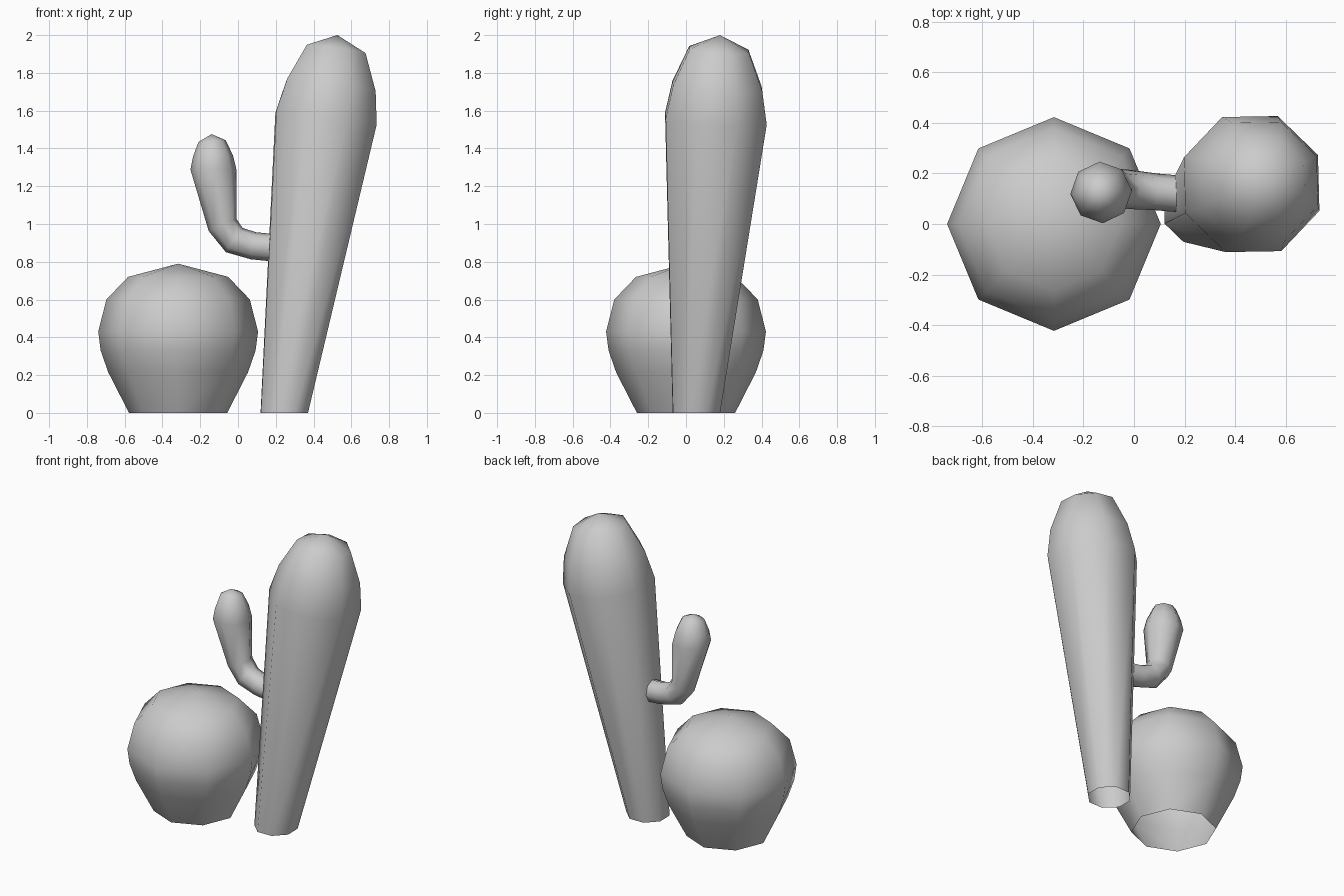
import bpy, bmesh
from math import sin, cos, tau, radians
from mathutils import Vector

if "Cube" in bpy.data.objects:
    bpy.data.objects.remove(bpy.data.objects["Cube"])

SIDES = 8


def loft(name, rings, tip, phase=0, tangents=None):
    """Skin octagonal rings (x, y, z, radius) set square to their path and close at a tip."""
    tangents = tangents or {}
    pts = [Vector(r[:3]) for r in rings] + [Vector(tip)]
    bm = bmesh.new()
    loops = []
    for i, r in enumerate(rings):
        if i in tangents:
            t = Vector(tangents[i]).normalized()
        else:
            after = (pts[i + 1] - pts[i]).normalized()
            before = (pts[i] - pts[i - 1]).normalized() if i else after
            t = (before + after).normalized()
        u = Vector((0, 1, 0)).cross(t).normalized()
        v = t.cross(u)
        angles = [tau * k / SIDES + radians(phase) for k in range(SIDES)]
        loops.append([bm.verts.new(pts[i] + r[3] * (u * cos(a) + v * sin(a)))
                      for a in angles])
    for a, b in zip(loops, loops[1:]):
        for k in range(SIDES):
            n = (k + 1) % SIDES
            bm.faces.new((a[k], a[n], b[n], b[k]))
    top = bm.verts.new(tip)
    for k in range(SIDES):
        bm.faces.new((loops[-1][k], loops[-1][(k + 1) % SIDES], top))
    for f in bm.faces:
        f.smooth = True
    mesh = bpy.data.meshes.new(name)
    bm.to_mesh(mesh)
    bm.free()
    obj = bpy.data.objects.new(name, mesh)
    bpy.context.collection.objects.link(obj)
    return obj


# Round barrel cactus, open underneath
barrel = [(0, .26), (.215, .37), (.33, .41), (.43, .423), (.60, .38), (.72, .265)]
loft("barrel_cactus", [(-.317, 0, z, r) for z, r in barrel], (-.317, 0, .79))

# Tall leaning column, flat on the ground
lean = (.14, .066, 1)
loft("tall_cactus",
     [(.245, .055, 0, .135), (.466, .158, 1.557, .29),
      (.492, .166, 1.73, .256), (.518, .175, 1.923, .17)],
     (.526, .18, 2.0), phase=23.5,
     tangents={0: (0, 0, 1), 1: lean, 2: lean, 3: lean})

# Bent side arm with a swollen tip
loft("side_arm",
     [(.17, .12, .876, .073), (.08, .128, .885, .073), (-.02, .137, .915, .078),
      (-.082, .14, .995, .08), (-.13, .125, 1.288, .122),
      (-.133, .124, 1.36, .106), (-.138, .124, 1.439, .072)],
     (-.14, .124, 1.476), phase=3,
     tangents={0: (-1, 0, 0), 4: (0, 0, 1), 5: (-.05, 0, 1), 6: (-.07, 0, 1)})
